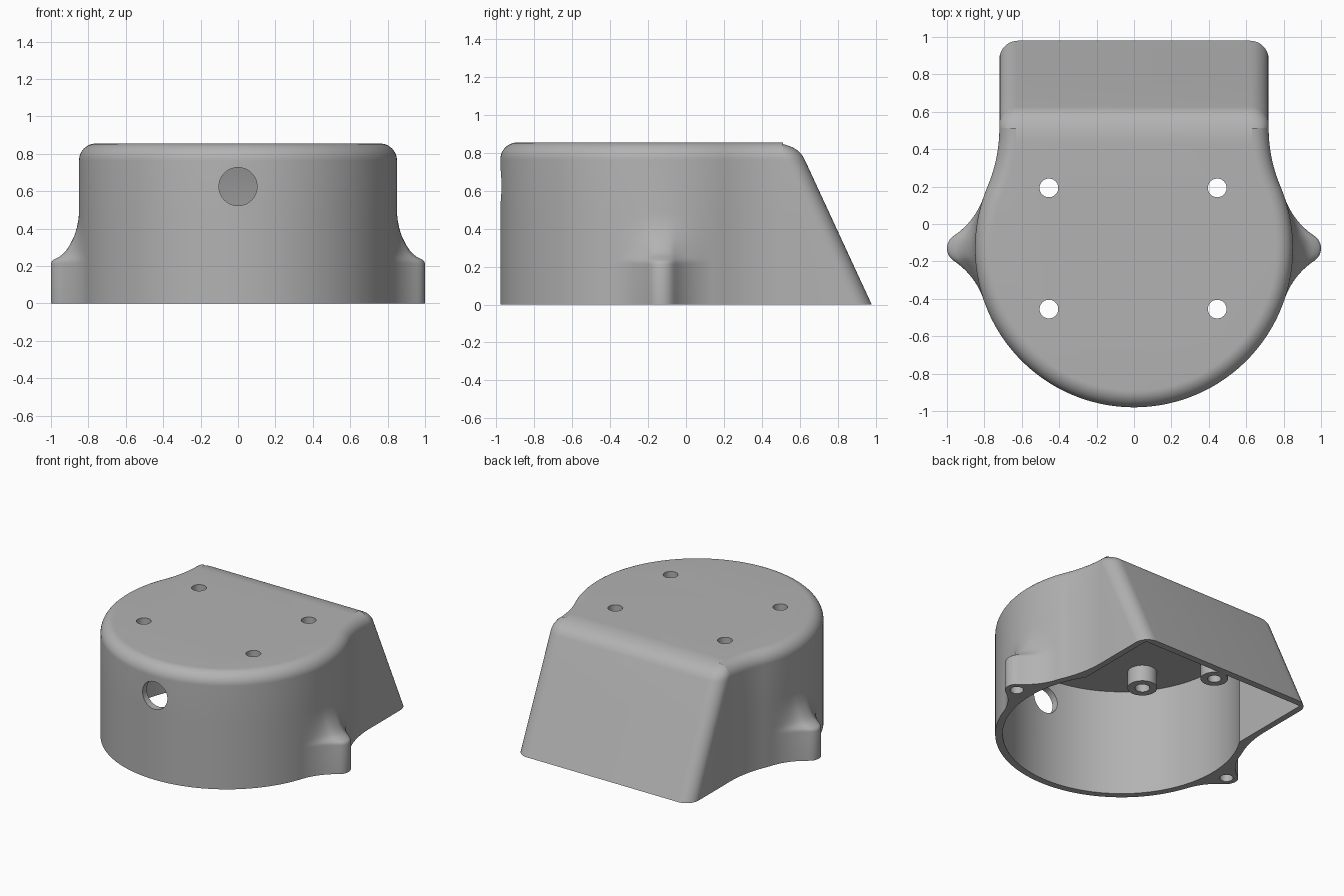
import bpy, bmesh
from math import sin, cos, pi, sqrt, atan2, radians

cube = bpy.data.objects.get("Cube")
if cube:
    bpy.data.objects.remove(cube, do_unlink=True)

# Main dimensions
HEIGHT, CY, RADIUS, HALF_W = 0.855, -0.13, 0.85, 0.72
EDGE, CORNER, BLEND = 0.09, 0.1, 0.8
BACK, SLOPE = 0.98, 0.4625
WALL, CEILING = 0.045, 0.79
EAR_X, EAR_R, EAR_FILLET = 0.92, 0.08, 0.4

grey = bpy.data.materials.new("plain grey")
grey.use_nodes = True
grey.diffuse_color = (0.45, 0.45, 0.45, 1)
grey.node_tree.nodes["Principled BSDF"].inputs["Base Color"].default_value = grey.diffuse_color


def arc(cx, cy, r, a0, a1, n):
    return [(cx + r * cos(a0 + (a1 - a0) * i / n), cy + r * sin(a0 + (a1 - a0) * i / n))
            for i in range(n + 1)]


def mirrored(half):
    """Close a right-hand outline (front centre to back) with its mirror image."""
    return half + [(-x, y) for x, y in reversed(half) if x > 1e-5]


def loft(name, rings):
    """Skin closed outlines, given as (z, points), and cap both ends."""
    bm = bmesh.new()
    loops = [[bm.verts.new((x, y, z)) for x, y in pts] for z, pts in rings]
    n = len(loops[0])
    for low, high in zip(loops, loops[1:]):
        for i in range(n):
            j = (i + 1) % n
            bm.faces.new((low[i], low[j], high[j], high[i]))
    bm.faces.new(loops[0][::-1])
    bm.faces.new(loops[-1])
    bmesh.ops.recalc_face_normals(bm, faces=bm.faces)
    mesh = bpy.data.meshes.new(name)
    bm.to_mesh(mesh)
    bm.free()
    mesh.materials.append(grey)
    ob = bpy.data.objects.new(name, mesh)
    bpy.context.collection.objects.link(ob)
    return ob


def rod(name, x, y, r, z0, z1):
    pts = arc(x, y, r, 0, 2 * pi, 48)[:-1]
    return loft(name, [(z0, pts), (z1, pts)])


def subtract(target, cutter):
    """Cut the cutter out of the target, then discard it."""
    cutter.hide_render = True
    mod = target.modifiers.new("cut", 'BOOLEAN')
    mod.operation, mod.solver, mod.object = 'DIFFERENCE', 'EXACT', cutter
    bpy.ops.object.select_all(action='DESELECT')
    bpy.context.view_layer.objects.active = target
    target.select_set(True)
    bpy.ops.object.modifier_apply(modifier=mod.name)
    bpy.data.objects.remove(cutter, do_unlink=True)


# Ear: round tip joined to the round body by a concave fillet
far, near = RADIUS + EAR_FILLET, EAR_R + EAR_FILLET
FX = (far ** 2 - near ** 2 + EAR_X ** 2) / (2 * EAR_X)
FY = sqrt(far ** 2 - FX ** 2)


def ear_x(dy):
    d = abs(dy)
    if d < FY * EAR_R / near:
        return EAR_X + sqrt(EAR_R ** 2 - d * d)
    if d < FY * RADIUS / far:
        return FX - sqrt(EAR_FILLET ** 2 - (FY - d) ** 2)
    return None


# Ear fullness against height
EAR_STEPS = [(0, 1), (0.212, 1), (0.225, 0.97), (0.235, 0.9), (0.25, 0.7), (0.265, 0.57),
             (0.28, 0.47), (0.305, 0.36), (0.33, 0.27), (0.365, 0.16), (0.4, 0.087),
             (0.44, 0.03), (0.48, 0)]


def back_y(z):
    """Back of the body: a slope that rolls over into the top."""
    a = atan2(SLOPE, 1)
    zt = HEIGHT - EDGE + EDGE * sin(a)
    if z <= zt:
        return BACK - SLOPE * z
    yc = BACK - SLOPE * zt - EDGE * cos(a)
    return yc + sqrt(max(0, EDGE ** 2 - (z - HEIGHT + EDGE) ** 2))


def outline(z, inset=0, fullness=0):
    bx = HALF_W + BLEND
    by = sqrt((RADIUS + BLEND) ** 2 - bx ** 2)
    tangent = atan2(by, bx)
    half = []
    for x, y in arc(0, CY, RADIUS - inset, -pi / 2, tangent, 130):
        ex = ear_x(y - CY) if fullness and x > 0.5 else None
        half.append((x + (ex - x) * fullness if ex else x, y))
    half[0] = (0, half[0][1])
    half += arc(bx, CY + by, BLEND + inset, pi + tangent, pi, 16)[1:]
    half += arc(HALF_W - CORNER, back_y(z) - CORNER, CORNER - inset, 0, pi / 2, 10)
    return mirrored(half)


# Outer body: ears low down, rounded top edge
rings = [(z, outline(z, 0, s)) for z, s in EAR_STEPS]
for i in range(13):
    t = i / 12 * pi / 2
    z = HEIGHT - EDGE + EDGE * sin(t)
    rings.append((z, outline(z, EDGE * (1 - cos(t)))))
body = loft("housing_shell", rings)

# Cavity: round chamber opening into the sloped rear chamber
inner_r, inner_w = RADIUS - 0.05, HALF_W - WALL


def cavity_outline(z):
    dy = sqrt(inner_r ** 2 - inner_w ** 2)
    half = arc(0, CY, inner_r, -pi / 2, atan2(dy, inner_w), 70)
    half[0] = (0, half[0][1])
    half.append((inner_w, BACK - 0.05 - SLOPE * z))
    return mirrored(half)


cavity = loft("cavity_cutter", [(z, cavity_outline(z)) for z in (-0.05, CEILING)])

# Standoffs and the rear screw boss stay solid inside the cavity
MOUNTS = [(x, y) for x in (-0.455, 0.445) for y in (-0.455, 0.193)]
REAR_BOSS = (0, 0.84)
for x, y in MOUNTS:
    subtract(cavity, rod("standoff", x, y, 0.1, 0.67, 1))
subtract(cavity, rod("rear_boss", *REAR_BOSS, 0.092, -0.1, 1))
subtract(body, cavity)

# Mounting holes through the top, blind screw holes underneath
for x, y in MOUNTS:
    subtract(body, rod("mount_hole", x, y, 0.05, 0.5, 1))
for x, y, depth in ((-EAR_X, CY, 0.18), (EAR_X, CY, 0.18), (*REAR_BOSS, 0.18)):
    subtract(body, rod("screw_hole", x, y, 0.045, -0.1, depth))

# Cable hole through the front wall
cable = rod("cable_hole", 0, 0, 0.102, 0.5, 1.2)
cable.rotation_euler.x = radians(90)
cable.location.z = 0.625
bpy.context.view_layer.update()
subtract(body, cable)

bpy.ops.object.select_all(action='DESELECT')
body.select_set(True)
bpy.context.view_layer.objects.active = body
bpy.ops.object.shade_smooth_by_angle(angle=radians(30))
